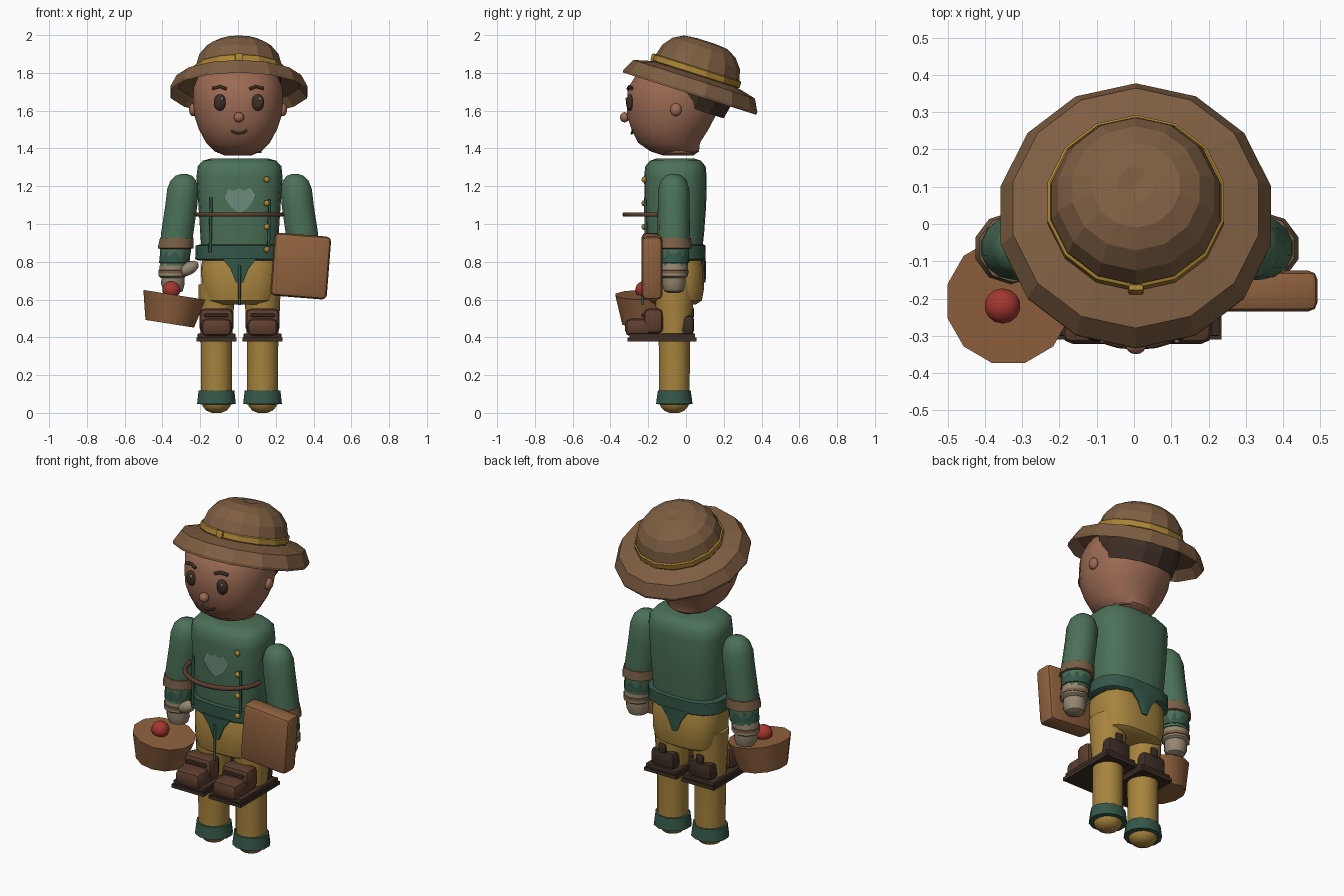
import bpy, bmesh, math
from mathutils import Vector

if "Cube" in bpy.data.objects:
    bpy.data.objects.remove(bpy.data.objects["Cube"])

CX = 0.008  # body centre line


def mat(name, hexa):
    m = bpy.data.materials.new(name)
    lin = [(int(hexa[i:i + 2], 16) / 255) ** 2.2 for i in (0, 2, 4)]
    m.diffuse_color = (*lin, 1)
    m.use_nodes = True
    m.node_tree.nodes["Principled BSDF"].inputs["Base Color"].default_value = m.diffuse_color
    return m


SKIN, HAT, DARK = mat("skin", "9A6A54"), mat("felt", "7D5E44"), mat("dark", "40322A")
GREEN, DGREEN = mat("green", "4C7058"), mat("dark_green", "37584A")
GOLD, BAND = mat("gold", "A68340"), mat("band", "AB8438")
BOOT, CASE, CUFF = mat("boot", "5E4032"), mat("wicker", "8E6140"), mat("cuff", "785F48")
GLOVE, RED, PATCH = mat("glove", "93866F"), mat("red", "A23A34"), mat("patch", "6B8A7A")


def finish(o, m, angle=40):
    o.data.materials.append(m)
    if angle:
        bpy.ops.object.select_all(action='DESELECT')
        o.select_set(True)
        bpy.context.view_layer.objects.active = o
        bpy.ops.object.shade_smooth_by_angle(angle=math.radians(angle))
    return o


def from_bm(name, bm, m, angle=40):
    bmesh.ops.recalc_face_normals(bm, faces=bm.faces)
    me = bpy.data.meshes.new(name)
    bm.to_mesh(me)
    bm.free()
    o = bpy.data.objects.new(name, me)
    bpy.context.collection.objects.link(o)
    return finish(o, m, angle)


def loft(name, rings, m, n=16, e=2.0, angle=40, caps=True):
    """rings: (z, cx, cy, rx, ry); e is the superellipse exponent"""
    bm = bmesh.new()
    loops = []
    for z, cx, cy, rx, ry in rings:
        loop = []
        for i in range(n):
            a = 2 * math.pi * (i + 0.5) / n
            c, s = math.cos(a), math.sin(a)
            k = (abs(c) ** e + abs(s) ** e) ** (-1 / e)
            loop.append(bm.verts.new((cx + rx * k * c, cy + ry * k * s, z)))
        loops.append(loop)
    for a, b in zip(loops, loops[1:]):
        for i in range(n):
            j = (i + 1) % n
            bm.faces.new((a[i], a[j], b[j], b[i]))
    if caps:
        bm.faces.new(loops[0])
        bm.faces.new(loops[-1])
    return from_bm(name, bm, m, angle)


def lathe(name, prof, m, n=14, angle=0, caps=True):
    return loft(name, [(z, 0, 0, r, r) for r, z in prof], m, n, 2, angle, caps)


def ball(name, loc, r, m, n=14):
    bm = bmesh.new()
    bmesh.ops.create_uvsphere(bm, u_segments=n, v_segments=n // 2 + 2, radius=1)
    for v in bm.verts:
        v.co = Vector(loc) + Vector(a * b for a, b in zip(v.co, r))
    return from_bm(name, bm, m, 60)


def box(name, lo, hi, m, bevel=0.0):
    bm = bmesh.new()
    bmesh.ops.create_cube(bm, size=1)
    for v in bm.verts:
        v.co = [(a + b) / 2 + c * (b - a) for a, b, c in zip(lo, hi, v.co)]
    if bevel:
        bmesh.ops.bevel(bm, geom=bm.edges[:], offset=bevel, segments=2, profile=0.5, affect='EDGES')
    return from_bm(name, bm, m)


def tube(name, pts, r, m):
    cu = bpy.data.curves.new(name, 'CURVE')
    cu.dimensions = '3D'
    cu.bevel_depth, cu.bevel_resolution, cu.use_fill_caps = r, 1, True
    sp = cu.splines.new('POLY')
    sp.points.add(len(pts) - 1)
    for p, c in zip(sp.points, pts):
        p.co = (*c, 1)
    o = bpy.data.objects.new(name, cu)
    bpy.context.collection.objects.link(o)
    o.data.materials.append(m)
    return o


# hat, tilted back
parts = [
    lathe("hat_brim", [(.225, .065), (.325, .045), (.37, -.005), (.372, .01), (.338, .075), (.24, .10)],
          HAT, caps=False),
    lathe("hat_crown", [(.235, .09), (.232, .14), (.215, .2), (.175, .25), (.12, .28), (.05, .287), (.01, .28)], HAT),
    lathe("hat_band", [(.236, .10), (.243, .105), (.243, .135), (.235, .14)], BAND, caps=False),
    lathe("hat_lining", [(.212, -.075), (.228, .0), (.23, .08)], DARK, caps=False),
    box("hat_buckle", (-.02, -.252, .10), (.02, -.235, .14), BAND, .004)]
for o in parts:
    o.location, o.rotation_euler = (.005, .02, 1.695), (math.radians(-17.6), 0, 0)

# head and neck
head = [(1.362, -.04, .07, .08), (1.385, -.06, .125, .13), (1.43, -.09, .17, .165), (1.5, -.085, .208, .205),
        (1.57, -.078, .232, .235), (1.64, -.073, .24, .242), (1.72, -.073, .238, .236),
        (1.79, -.06, .21, .205), (1.85, -.02, .15, .15), (1.89, .0, .05, .05)]
loft("head", [(z, 0, y, rx, ry) for z, y, rx, ry in head], SKIN, 20, 2.2)
loft("neck", [(1.375, CX, -.045, .12, .1), (1.41, CX, -.045, .115, .095), (1.46, CX, -.045, .11, .09)], SKIN)

# face
ball("nose", (.005, -.325, 1.565), (.028, .025, .027), SKIN)
tube("mouth", [(.005 + .04 * math.sin(t / 4), -.287 + .005 * abs(t) / 5, 1.502 - .022 * math.cos(t / 4))
               for t in range(-6, 7, 2)], .007, DARK)
for s in (-1, 1):
    ball("eye", (.005 + s * .1, -.297, 1.643), (.034, .02, .044), DARK)
    ball("eye_glint", (.005 + s * .1 + .01, -.314, 1.662), (.008, .006, .009), GLOVE, 8)
    tube("eyebrow", [(s * .062, -.307, 1.715), (s * .095, -.3, 1.728), (s * .135, -.287, 1.718)], .009, DARK)
    ball("ear", (s * .238, -.053, 1.605), (.022, .03, .034), SKIN)

# jacket
torso = [(.84, .2, .14), (.95, .208, .152), (1.1, .218, .163), (1.25, .228, .166), (1.305, .222, .16),
         (1.335, .195, .135), (1.347, .15, .1)]
loft("torso", [(z, CX, -.056, rx, ry) for z, rx, ry in torso], GREEN, 20, 3)
loft("belt", [(.808, CX, -.056, .222, .15), (.815, CX, -.056, .235, .158), (.885, CX, -.056, .232, .16),
              (.892, CX, -.056, .21, .15)], DGREEN, 20, 3)
for y in (-.213, .093):
    loft("jacket_tail", [(.69, CX, y, .02, .012), (.76, CX, y, .05, .014), (.82, CX, y, .1, .012)], DGREEN, 8)
for z in (.865, .985, 1.11, 1.235):
    ball("button", (.152, -.222, z), (.016, .014, .016), BAND, 10)
tube("front_seam", [(CX, -.228, .57), (CX, -.228, .78)], .008, DGREEN)
tube("left_strap", [(-.148, -.21, .85), (-.142, -.215, 1.14)], .008, DGREEN)
tube("right_strap", [(.162, -.21, .88), (.168, -.215, 1.13)], .008, DGREEN)
tube("chest_cord", [(CX + .226 * math.cos(a), -.13 + .195 * math.sin(a), 1.05)
                    for a in [-math.pi * i / 14 for i in range(15)]], .013, BOOT)

# chest patch
bm = bmesh.new()
outline = [(0, -.075), (.05, -.04), (.088, .02), (.055, .06), (.02, .045), (0, .06),
           (-.03, .045), (-.06, .055), (-.08, .01), (-.045, -.04)]
bm.faces.new([bm.verts.new((CX + x, -.2235, 1.13 + z)) for x, z in outline])
from_bm("chest_patch", bm, PATCH, 0)

# trousers
loft("hips", [(.575, CX, -.056, .15, .11), (.595, CX, -.056, .185, .14), (.66, CX, -.056, .2, .152),
              (.77, CX, -.056, .205, .15), (.84, CX, -.056, .19, .13)], GOLD, 20, 3.2)

for s in (-1, 1):
    x = CX + s * .122
    # leg, ankle cuff, rounded end
    loft("leg", [(.05, x, -.062, .083, .083), (.4, x, -.062, .085, .084), (.56, x, -.062, .094, .1),
                 (.68, x, -.062, .098, .11)], GOLD)
    loft("leg_end", [(0, x, -.062, .025, .025), (.012, x, -.062, .055, .055), (.035, x, -.062, .075, .075),
                     (.06, x, -.062, .08, .08)], GOLD)
    loft("ankle_cuff", [(.045, x, -.062, .082, .082), (.048, x, -.062, .106, .1), (.118, x, -.062, .098, .09),
                        (.12, x, -.062, .08, .08)], DGREEN, 12)
    # boot
    box("boot_sole", (x - .105, -.31, .378), (x + .105, .055, .398), DARK)
    box("boot_welt", (x - .1, -.3, .396), (x + .1, .048, .42), DARK, .004)
    box("boot_toe", (x - .08, -.322, .405), (x + .08, -.15, .5), BOOT, .03)
    box("boot_instep", (x - .09, -.225, .42), (x + .09, -.12, .553), BOOT, .03)
    box("boot_strap", (x - .065, -.236, .508), (x + .065, -.2, .526), DARK, .006)
    box("boot_heel", (x - .075, -.04, .415), (x + .075, .042, .515), DARK, .02)
    box("boot_tab", (x - .025, -.01, .5), (x + .025, .043, .56), DARK, .012)

    # arm, sleeve cuffs, glove
    def limb(name, rows, m, n=14):
        return loft(name, [(z, CX + s * a, -.065, r, r * .97) for z, a, r in rows], m, n)
    limb("arm", [(1.264, .295, .02), (1.255, .295, .045), (1.23, .297, .07), (1.185, .3, .085), (1.1, .308, .087),
                 (.95, .33, .088), (.87, .338, .085), (.78, .345, .078)], GREEN)
    limb("sleeve_cuff", [(.868, .338, .085), (.872, .338, .1), (.925, .332, .094), (.928, .332, .08)], CUFF, 10)
    limb("sleeve_hem", [(.79, .345, .07), (.795, .345, .085), (.855, .34, .084)], DGREEN, 10)
    limb("glove_cuff", [(.715, .355, .065), (.725, .355, .078), (.795, .348, .076)], GLOVE, 10)
    limb("glove_strap", [(.735, .353, .07), (.738, .353, .081), (.755, .352, .081), (.758, .351, .07)], CUFF, 10)
    limb("hand", [(.635, .35, .03), (.645, .35, .052), (.68, .353, .065), (.72, .353, .064)], GLOVE, 10)
    thumb = ball("thumb", (0, 0, 0), (.06, .036, .034), GLOVE, 10)
    thumb.location, thumb.rotation_euler = (CX + s * .268, -.105, .765), (0, math.radians(s * 30), 0)

# satchel box
case = box("satchel", (-.15, -.055, -.167), (.15, .055, .167), CASE, .025)
case.location, case.rotation_euler = (.332, -.18, .777), (0, math.radians(4.5), 0)

# basket with fruit
basket = lathe("basket", [(.135, -.155), (.172, 0)], CASE, 12, 30)
basket.location, basket.rotation_euler = (-.337, -.207, .625), (0, math.radians(9), 0)
ball("fruit", (-.353, -.22, .652), (.049, .048, .046), RED)
